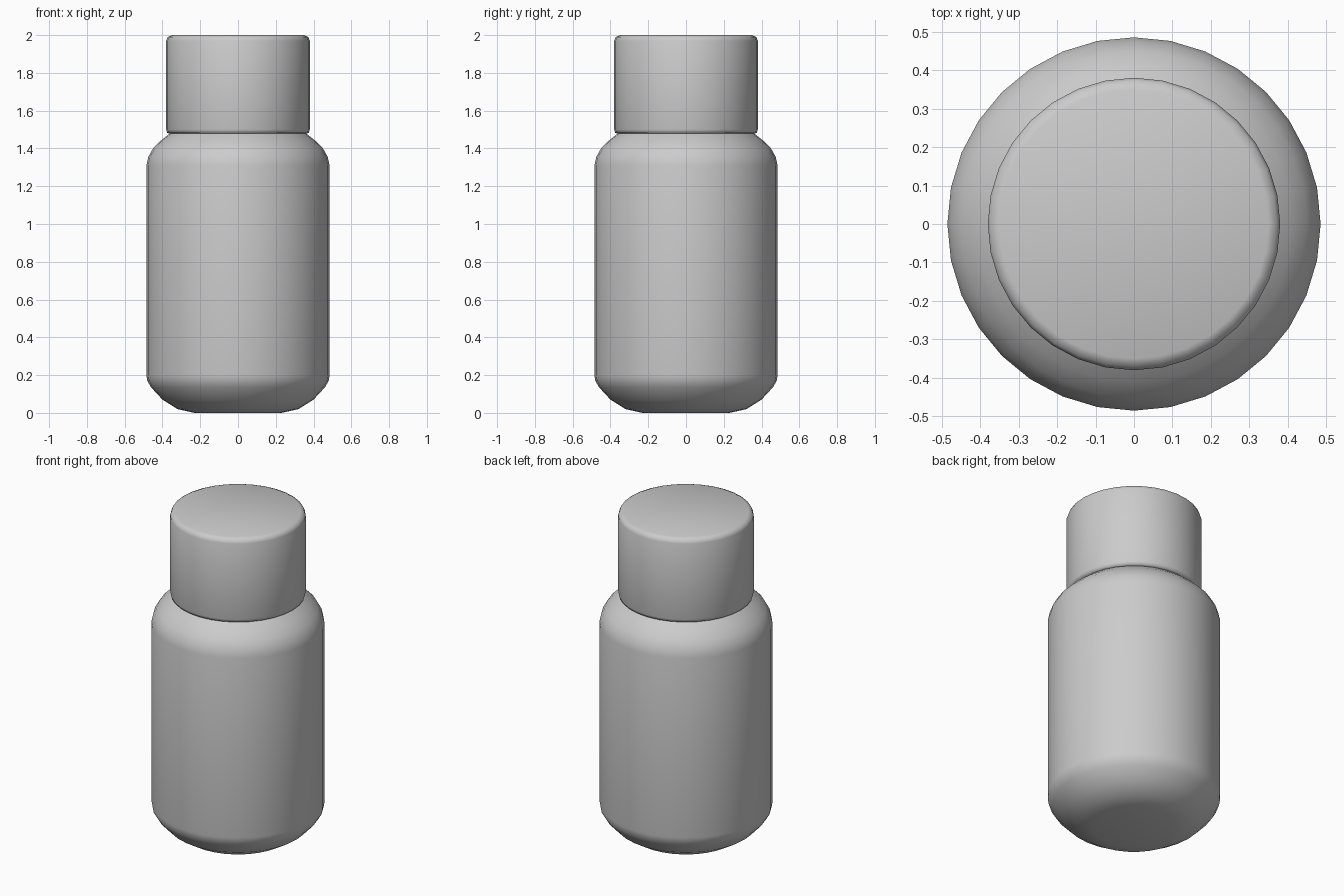
import bpy
import bmesh
from math import cos, sin, tau

cube = bpy.data.objects.get("Cube")
if cube:
    bpy.data.objects.remove(cube, do_unlink=True)

SIDES = 32

grey = bpy.data.materials.new("plain_grey")
grey.use_nodes = True
colour = (0.6, 0.6, 0.6, 1)
grey.diffuse_color = colour
grey.node_tree.nodes["Principled BSDF"].inputs["Base Color"].default_value = colour


def lathe(name, profile):
    """Closed solid turned around z from (radius, height) points, bottom to top."""
    bm = bmesh.new()
    rings = [[bm.verts.new((r * cos(tau * i / SIDES), r * sin(tau * i / SIDES), z))
              for i in range(SIDES)] for r, z in profile]
    for low, high in zip(rings, rings[1:]):
        for i in range(SIDES):
            j = (i + 1) % SIDES
            bm.faces.new((low[i], low[j], high[j], high[i]))
    bm.faces.new(rings[0][::-1])
    bm.faces.new(rings[-1])
    for face in bm.faces:
        face.smooth = True
    mesh = bpy.data.meshes.new(name)
    bm.to_mesh(mesh)
    bm.free()
    mesh.materials.append(grey)
    obj = bpy.data.objects.new(name, mesh)
    bpy.context.collection.objects.link(obj)
    return obj


# Bottle body with rounded base and shoulder, running up into the cap
lathe("bottle_body", [
    (0.23, 0), (0.32, 0.02), (0.40, 0.07), (0.46, 0.135), (0.48, 0.17), (0.485, 0.2),
    (0.485, 1.31), (0.475, 1.355), (0.45, 1.40), (0.41, 1.44), (0.36, 1.48), (0.33, 1.5)])

# Cap with softened rims
lathe("bottle_cap", [
    (0.36, 1.478), (0.375, 1.483), (0.38, 1.50),
    (0.38, 1.97), (0.372, 1.99), (0.35, 2.0)])
